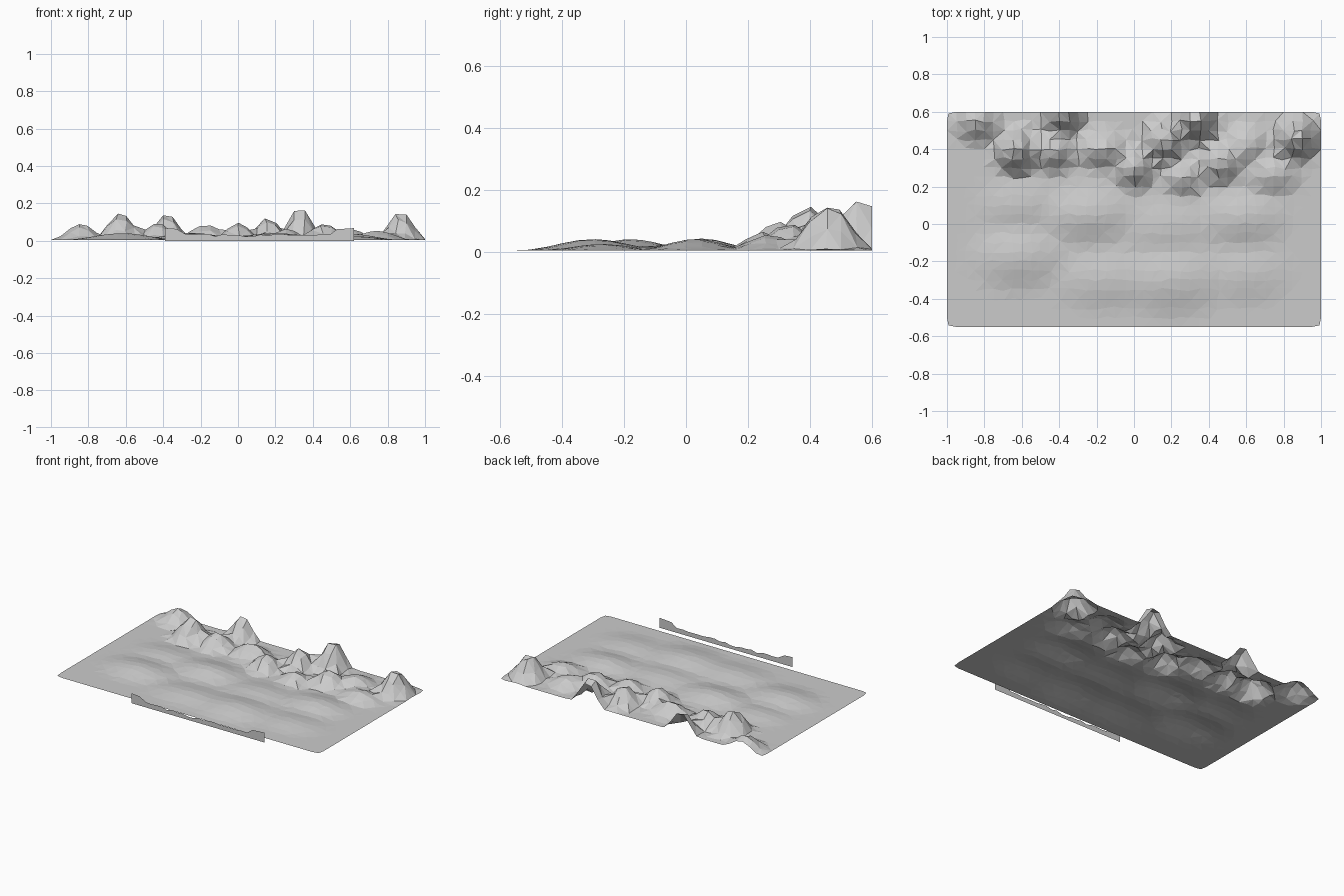
import bpy, bmesh, math, random

random.seed(4)

grey = bpy.data.materials.new("stone grey")
grey.diffuse_color = (0.6, 0.6, 0.6, 1)


def add_object(name, bm):
    mesh = bpy.data.meshes.new(name)
    bm.to_mesh(mesh)
    bm.free()
    mesh.materials.append(grey)
    obj = bpy.data.objects.new(name, mesh)
    bpy.context.collection.objects.link(obj)
    return obj


# Hills: x, y, height, x radius, y radius
HILLS = [
    (-0.84, 0.55, 0.085, 0.16, 0.15), (-0.63, 0.39, 0.145, 0.15, 0.16),
    (-0.38, 0.59, 0.14, 0.14, 0.15), (-0.43, 0.39, 0.09, 0.15, 0.14),
    (-0.17, 0.40, 0.08, 0.19, 0.13), (0.00, 0.30, 0.092, 0.14, 0.15),
    (0.16, 0.44, 0.12, 0.14, 0.15), (0.33, 0.56, 0.176, 0.14, 0.16),
    (0.26, 0.25, 0.06, 0.14, 0.13), (0.46, 0.33, 0.088, 0.16, 0.15),
    (0.60, 0.42, 0.06, 0.16, 0.16), (0.74, 0.27, 0.05, 0.20, 0.15),
    (0.87, 0.46, 0.152, 0.145, 0.16),
    # gentle foreground swells
    (-0.62, -0.18, 0.036, 0.32, 0.22), (-0.25, 0.05, 0.038, 0.32, 0.20),
    (-0.15, -0.30, 0.024, 0.38, 0.20), (0.20, -0.30, 0.036, 0.36, 0.24),
    (0.18, -0.02, 0.022, 0.32, 0.20), (0.58, 0.03, 0.036, 0.30, 0.20),
    (0.60, -0.27, 0.02, 0.30, 0.20), (-0.62, 0.10, 0.02, 0.28, 0.18),
]


def height(x, y):
    total = 0
    for hx, hy, h, rx, ry in HILLS:
        r = math.hypot((x - hx) / rx, (y - hy) / ry)
        if r < 1:
            total += (h * (0.5 + 0.5 * math.cos(math.pi * r))) ** 2.5
    return 0.005 + total ** 0.4


# Open faceted ground sheet raised into hills
NX, NY = 40, 23
bm = bmesh.new()
rows = []
for j in range(NY + 1):
    row = []
    for i in range(NX + 1):
        x, y = -1 + 2 * i / NX, -0.55 + 1.15 * j / NY
        if 0 < i < NX and 0 < j < NY:
            x += random.uniform(-0.009, 0.009)
            y += random.uniform(-0.009, 0.009)
        if i in (0, NX) and j in (0, NY):   # slightly clipped corners
            x *= 0.992
            y *= 0.985
        row.append(bm.verts.new((x, y, height(x, y))))
    rows.append(row)
for j in range(NY):
    for i in range(NX):
        a, b = rows[j][i], rows[j][i + 1]
        c, d = rows[j + 1][i + 1], rows[j + 1][i]
        if (i + j) % 2:
            bm.faces.new((a, b, c)); bm.faces.new((a, c, d))
        else:
            bm.faces.new((a, b, d)); bm.faces.new((b, c, d))
add_object("hilly_ground", bm)

# Thin upright front strip: tall ends and a low ragged middle
top = [(-0.39, 0.068), (-0.33, 0.064), (-0.28, 0.036)]
top += [(-0.24 + 0.04 * k, random.uniform(0.022, 0.037)) for k in range(18)]
top += [(0.49, 0.033), (0.53, 0.062), (0.62, 0.068)]
bm = bmesh.new()
pairs = [(bm.verts.new((x, -0.598, 0)), bm.verts.new((x, -0.598, z))) for x, z in top]
for (a, b), (c, d) in zip(pairs, pairs[1:]):
    bm.faces.new((a, c, d, b))
add_object("front_strip", bm)
